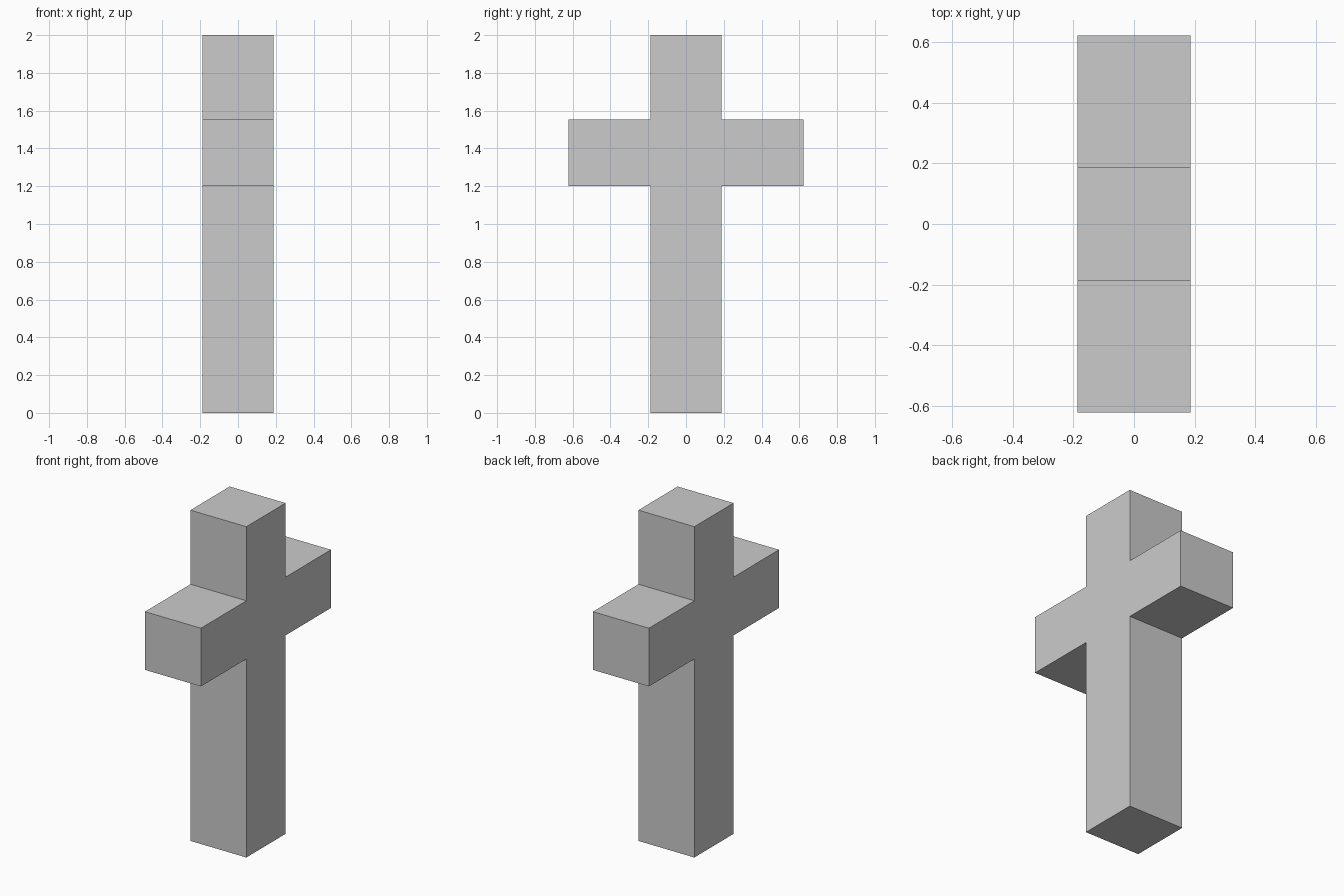
import bpy, bmesh

if "Cube" in bpy.data.objects:
    bpy.data.objects.remove(bpy.data.objects["Cube"])

HALF = 0.187            # half width and half depth of the post
ARM = 0.621             # half span of the crossbar
ARM_LOW, ARM_HIGH, TOP = 1.2, 1.552, 2.0

# Right half of the outline (y, z), mirrored to close the cross
half = [(HALF, 0), (HALF, ARM_LOW), (ARM, ARM_LOW),
        (ARM, ARM_HIGH), (HALF, ARM_HIGH), (HALF, TOP)]
outline = half + [(-y, z) for y, z in reversed(half)]

# Extrude the outline along x into one solid
bm = bmesh.new()
face = bm.faces.new([bm.verts.new((-HALF, y, z)) for y, z in outline])
result = bmesh.ops.extrude_face_region(bm, geom=[face], use_keep_orig=True)
moved = [v for v in result["geom"] if isinstance(v, bmesh.types.BMVert)]
bmesh.ops.translate(bm, verts=moved, vec=(2 * HALF, 0, 0))
bmesh.ops.recalc_face_normals(bm, faces=bm.faces[:])

mesh = bpy.data.meshes.new("cross")
bm.to_mesh(mesh)
bm.free()
bpy.context.collection.objects.link(bpy.data.objects.new("cross", mesh))
